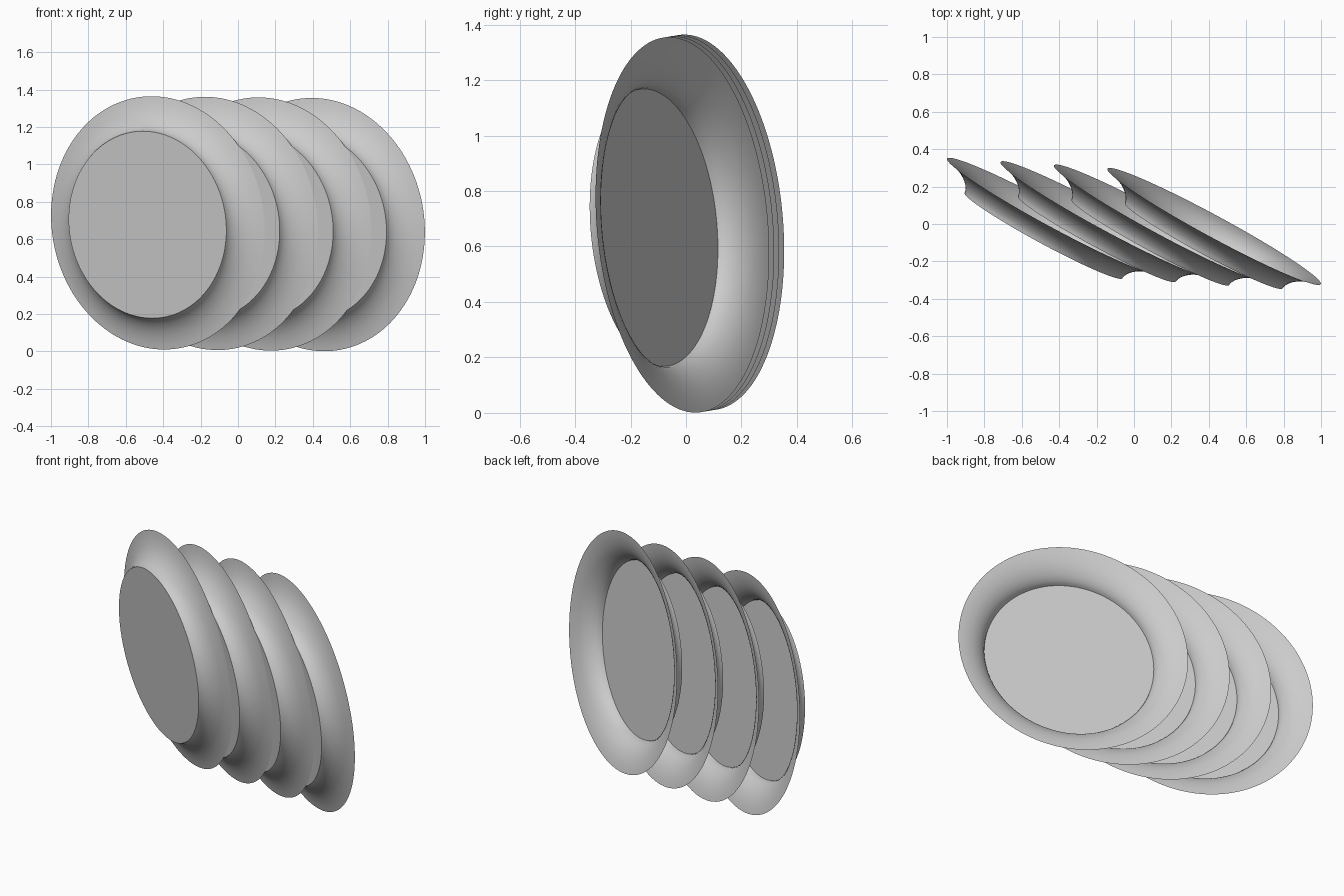
import bpy, bmesh, math
from mathutils import Vector, Matrix

if "Cube" in bpy.data.objects:
    bpy.data.objects.remove(bpy.data.objects["Cube"])

SIDES = 128
COUNT = 4
STEP = Vector((0.2855, -0.018, -0.003))
FIRST = Vector((-0.484, -0.062, 0.677))   # centre of the first flat base

# dish axes: sideways, upward and towards the open back
ACROSS = Vector((0.842, -0.457, 0.0))
UP = Vector((-0.05, -0.07, 1.0))
BACK = Vector((0.475, 0.88, 0.085))

# radius and depth from flat base to flared rim
PROFILE = [(0.5, 0), (0.5045, 0.018), (0.511, 0.030), (0.521, 0.044),
           (0.535, 0.058), (0.553, 0.072), (0.574, 0.085), (0.598, 0.096),
           (0.624, 0.105), (0.650, 0.112), (0.677, 0.117)]


def make_plate(name, centre):
    bm = bmesh.new()
    rings = []
    for r, h in PROFILE:
        ring = []
        for i in range(SIDES):
            a = 2 * math.pi * i / SIDES
            p = ACROSS * (r * math.cos(a)) + UP * (r * math.sin(a)) + BACK * h
            ring.append(bm.verts.new(p))
        rings.append(ring)
    # flat base disc
    bm.faces.new(rings[0])
    # flared rim
    for a, b in zip(rings, rings[1:]):
        for i in range(SIDES):
            j = (i + 1) % SIDES
            bm.faces.new((a[j], a[i], b[i], b[j]))
    bm.normal_update()
    mesh = bpy.data.meshes.new(name)
    bm.to_mesh(mesh)
    bm.free()
    obj = bpy.data.objects.new(name, mesh)
    obj.location = centre
    bpy.context.collection.objects.link(obj)
    return obj


# row of leaning dishes
plates = [make_plate(f"plate_{k + 1}", FIRST + STEP * k) for k in range(COUNT)]

bpy.ops.object.select_all(action='DESELECT')
for p in plates:
    p.select_set(True)
bpy.context.view_layer.objects.active = plates[0]
bpy.ops.object.shade_smooth_by_angle(angle=math.radians(35))
